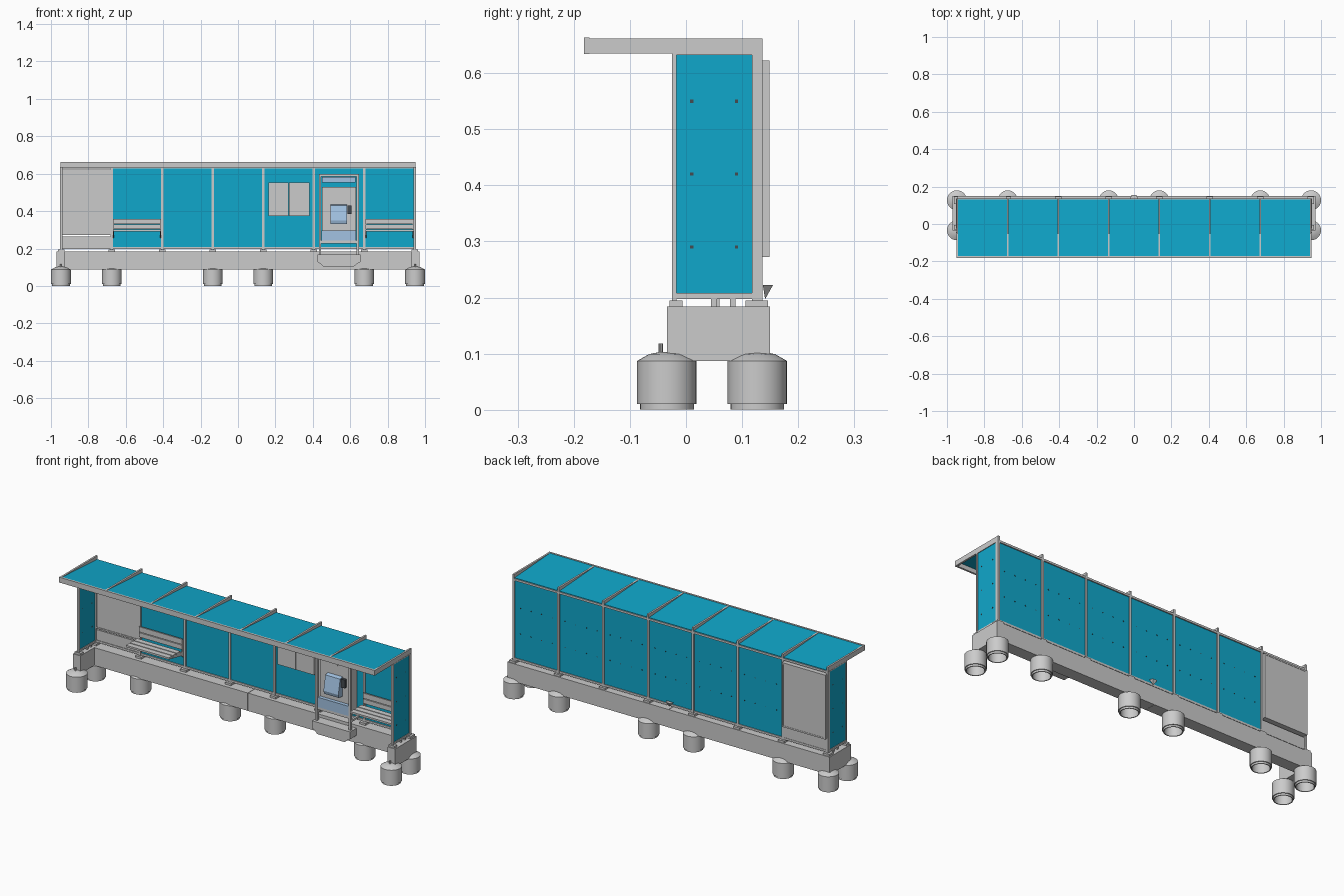
import bpy, bmesh, math
from mathutils import Vector

if "Cube" in bpy.data.objects:
    bpy.data.objects.remove(bpy.data.objects["Cube"])


def material(name, rgb):
    m = bpy.data.materials.new(name)
    m.diffuse_color = (*rgb, 1)
    m.use_nodes = True
    m.node_tree.nodes["Principled BSDF"].inputs["Base Color"].default_value = m.diffuse_color
    return m


TEAL = material("teal_glass", (0.005, 0.39, 0.60))
PALE = material("pale_blue", (0.36, 0.54, 0.76))
DARK = material("dark_grey", (0.06, 0.07, 0.08))


def finish(name, bm, mat=None):
    bmesh.ops.recalc_face_normals(bm, faces=bm.faces)
    me = bpy.data.meshes.new(name)
    bm.to_mesh(me)
    bm.free()
    ob = bpy.data.objects.new(name, me)
    bpy.context.collection.objects.link(ob)
    if mat:
        me.materials.append(mat)
    return ob


def box(name, x, y, z, mat=None):
    """Box from (min, max) pairs."""
    bm = bmesh.new()
    bmesh.ops.create_cube(bm, size=1)
    for v in bm.verts:
        v.co = Vector(r[0] if c < 0 else r[1] for r, c in zip((x, y, z), v.co))
    return finish(name, bm, mat)


def prism(name, pts, axis, a, b, mat=None):
    """Extrude a profile: axis 'x' takes (y, z) points, axis 'y' takes (x, z)."""
    bm = bmesh.new()
    put = (lambda p, t: (t, p[0], p[1])) if axis == 'x' else (lambda p, t: (p[0], t, p[1]))
    lo = [bm.verts.new(put(p, a)) for p in pts]
    hi = [bm.verts.new(put(p, b)) for p in pts]
    bm.faces.new(lo)
    bm.faces.new(hi)
    n = len(pts)
    for i in range(n):
        bm.faces.new((lo[i], lo[(i + 1) % n], hi[(i + 1) % n], hi[i]))
    return finish(name, bm, mat)


def lathe(name, prof, loc, sides=28):
    bm = bmesh.new()
    vs = [bm.verts.new((r, 0, z)) for r, z in prof]
    edges = [bm.edges.new(e) for e in zip(vs, vs[1:])]
    bmesh.ops.spin(bm, geom=vs + edges, axis=(0, 0, 1), cent=(0, 0, 0),
                   steps=sides, angle=2 * math.pi)
    bmesh.ops.remove_doubles(bm, verts=bm.verts, dist=1e-5)
    ob = finish(name, bm)
    ob.location = loc
    for p in ob.data.polygons:
        p.use_smooth = True
    ob.data.set_sharp_from_angle(angle=math.radians(25))
    return ob


def frame(name, x, y, z, w):
    """Four bars around a rectangle facing the front."""
    for s, (a, b) in (("left", (x[0], x[0] + w)), ("right", (x[1] - w, x[1]))):
        box(f"{name}_{s}", (a, b), y, z)
    for s, (a, b) in (("bottom", (z[0], z[0] + w)), ("top", (z[1] - w, z[1]))):
        box(f"{name}_{s}", (x[0] + w, x[1] - w), y, (a, b))


PITCH = 0.27
posts = [-0.945 + PITCH * i for i in range(8)]

# hollow footing drums with shallow domed tops
drum = [(0, 0.07), (0.043, 0.07), (0.043, 0), (0.048, 0), (0.048, 0.01), (0.053, 0.01),
        (0.053, 0.087), (0.032, 0.099), (0.012, 0.103), (0, 0.103)]
for x in (-0.947, -0.675, -0.135, 0.135, 0.675, 0.947):
    lathe("rear_footing", drum, (x, 0.127, 0))
for s in (-1, 1):
    lathe("front_footing", drum, (s * 0.947, -0.034, 0))
    lathe("footing_pin", [(0, 0.09), (0.004, 0.09), (0.004, 0.118), (0, 0.118)],
          (s * 0.947, -0.045, 0), 10)

# concrete base in two L-shaped halves
for s in (-1, 1):
    box("base_beam", sorted((s * 0.001, s * 0.97)), (0.085, 0.15), (0.087, 0.184))
    box("base_arm", sorted((s * 0.925, s * 0.97)), (-0.034, 0.085), (0.087, 0.184))
    box("front_foot_plate", (s * 0.945 - 0.018, s * 0.945 + 0.018), (-0.029, -0.006), (0.183, 0.195))
    for y in (0.05, 0.083):
        box("side_wall_peg", (s * 0.945 - 0.005, s * 0.945 + 0.005), (y - 0.005, y + 0.005), (0.183, 0.2))

# rear posts, foot plates and rails
for x in posts:
    box("rear_post", (x - 0.006, x + 0.006), (0.118, 0.136), (0.195, 0.637))
    box("rear_foot_plate", (x - 0.018, x + 0.018), (0.106, 0.146), (0.183, 0.195))
box("rear_bottom_rail", (-0.95, 0.95), (0.12, 0.134), (0.197, 0.208))
box("rear_top_rail", (-0.95, 0.95), (0.118, 0.136), (0.629, 0.64))

# rear glass with fixing studs
for i in range(1, 7):
    a, b = posts[i] + 0.006, posts[i + 1] - 0.006
    box("rear_glass", (a, b), (0.125, 0.13), (0.207, 0.63), TEAL)
    bm = bmesh.new()
    for k in range(4):
        for z in (0.345, 0.485):
            g = bmesh.ops.create_cube(bm, size=0.004)
            bmesh.ops.translate(bm, verts=g["verts"],
                                vec=(a + 0.033 + 0.064 * k, 0.130, z))
    finish("glass_studs", bm, DARK)

# poster case in the leftmost bay
box("poster_back", (-0.94, -0.684), (0.122, 0.147), (0.274, 0.62))
frame("poster_frame", (-0.943, -0.681), (0.119, 0.1485), (0.272, 0.622), 0.008)
box("poster_kick_panel", (-0.939, -0.681), (0.123, 0.132), (0.207, 0.264))

# end walls
for s in (-1, 1):
    xr = (s * 0.945 - 0.006, s * 0.945 + 0.006)
    box("side_glass", (s * 0.945 - 0.0025, s * 0.945 + 0.0025), (-0.018, 0.119), (0.207, 0.634), TEAL)
    box("side_front_post", xr, (-0.025, -0.017), (0.195, 0.637))
    box("side_bottom_rail", xr, (-0.017, 0.12), (0.197, 0.208))
    box("side_top_rail", xr, (-0.017, 0.12), (0.632, 0.637))
    bm = bmesh.new()
    for y in (0.01, 0.09):
        for z in (0.29, 0.42, 0.55):
            g = bmesh.ops.create_cube(bm, size=0.006)
            bmesh.ops.translate(bm, verts=g["verts"], vec=(s * 0.945, y, z))
    finish("side_studs", bm, DARK)

# roof: level rafters, glass falling to the rear
for x in posts:
    box("rafter", (x - 0.005, x + 0.005), (-0.178, 0.136), (0.635, 0.662))
box("roof_front_beam", (-0.95, 0.95), (-0.182, -0.172), (0.634, 0.663))
for i in range(7):
    prism("roof_glass", [(-0.172, 0.657), (-0.172, 0.661), (0.132, 0.643), (0.132, 0.639)],
          'x', posts[i] + 0.005, posts[i + 1] - 0.005, TEAL)

# funnel-shaped spout at the rear centre
bm = bmesh.new()
top = [bm.verts.new(c) for c in ((-0.02, 0.137, 0.222), (0.02, 0.137, 0.222),
                                 (0.014, 0.155, 0.222), (-0.014, 0.155, 0.222))]
tip = bm.verts.new((0, 0.141, 0.197))
for i in range(4):
    bm.faces.new((top[i], top[(i + 1) % 4], tip))
bm.faces.new(top)
finish("rain_spout", bm)

# two benches: slatted seat and back on brackets
for i in (1, 6):
    xr = (posts[i] + 0.006, posts[i + 1] - 0.006)
    for k in range(3):
        y = -0.008 + 0.034 * k
        box("seat_slat", xr, (y, y + 0.029), (0.291, 0.301))
    for z in (0.303, 0.331):
        box("backrest_slat", xr, (0.104, 0.112), (z, z + 0.024 + 0.004 * (z > 0.32)))
    for x in (xr[0] + 0.003, xr[1] - 0.003):
        prism("bench_bracket", [(-0.004, 0.291), (0.12, 0.291), (0.12, 0.255), (0.1, 0.27)],
              'x', x - 0.003, x + 0.003)
        box("backrest_arm", (x - 0.003, x + 0.003), (0.111, 0.121), (0.27, 0.35))

# double notice board
for a in (0.162, 0.273):
    box("notice_board", (a, a + 0.109), (0.108, 0.125), (0.375, 0.552))

# service kiosk on a chamfered step
prism("kiosk_step", [(0.424, 0.128), (0.443, 0.118), (0.455, 0.104), (0.62, 0.104), (0.635, 0.118),
                     (0.654, 0.128), (0.654, 0.168), (0.424, 0.168)], 'y', 0.03, 0.09)
for x in (0.439, 0.64):
    box("kiosk_post", (x - 0.006, x + 0.006), (0.046, 0.06), (0.165, 0.59))
    for z in (0.21, 0.58):
        box("kiosk_stay", (x - 0.006, x + 0.006), (0.06, 0.122), (z, z + 0.01))
box("kiosk_top_bar", (0.433, 0.646), (0.046, 0.06), (0.585, 0.598))
box("kiosk_lower_bar", (0.445, 0.634), (0.048, 0.06), (0.228, 0.242))
box("kiosk_cabinet", (0.449, 0.63), (0.066, 0.122), (0.235, 0.53))
box("kiosk_header", (0.45, 0.629), (0.056, 0.075), (0.552, 0.582), PALE)
box("kiosk_lower_panel", (0.447, 0.632), (0.046, 0.066), (0.243, 0.296), PALE)
prism("kiosk_console", [(0.07, 0.33), (0.035, 0.332), (0.03, 0.35), (0.046, 0.43), (0.07, 0.437)],
      'x', 0.494, 0.583, PALE)
box("kiosk_handset", (0.586, 0.608), (0.05, 0.068), (0.385, 0.43), DARK)
box("kiosk_coin_slot", (0.525, 0.556), (0.062, 0.068), (0.488, 0.506))
